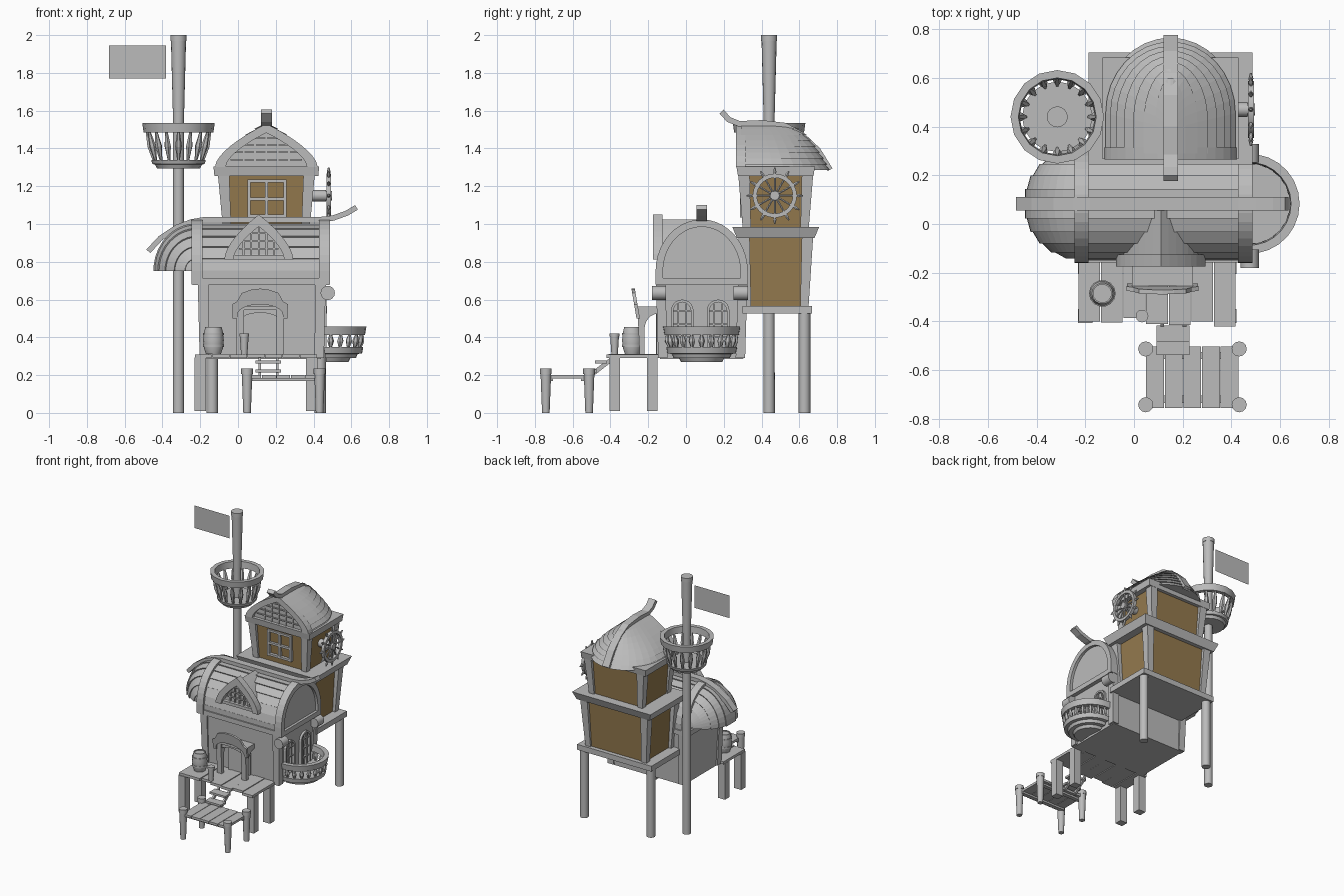
import bpy, bmesh
from math import sin, cos, pi, sqrt, radians
from mathutils import Vector


def material(name, rgb):
    m = bpy.data.materials.new(name)
    m.diffuse_color = (*rgb, 1)
    return m


GREY = material("weathered grey", (0.5, 0.5, 0.5))
TAN = material("tan plaster", (0.30, 0.195, 0.077))


def mesh(name, verts, faces, mat=GREY, smooth=False):
    me = bpy.data.meshes.new(name)
    me.from_pydata([tuple(v) for v in verts], [], faces)
    bm = bmesh.new()
    bm.from_mesh(me)
    bmesh.ops.remove_doubles(bm, verts=bm.verts, dist=1e-5)
    bmesh.ops.recalc_face_normals(bm, faces=bm.faces)
    for f in bm.faces:
        f.smooth = smooth
    for e in bm.edges:
        if len(e.link_faces) == 2 and e.calc_face_angle(0) > radians(40):
            e.smooth = False
    bm.to_mesh(me)
    bm.free()
    me.materials.append(mat)
    ob = bpy.data.objects.new(name, me)
    bpy.context.collection.objects.link(ob)
    return ob


def grid_faces(rows, cols, wrap=False):
    return [(r * cols + c, r * cols + (c + 1) % cols, (r + 1) * cols + (c + 1) % cols, (r + 1) * cols + c)
            for r in range(rows - 1) for c in range(cols if wrap else cols - 1)]


def frustum(name, a, b, mat=GREY):
    # a, b = (centre x, centre y, half x, half y, z)
    vs = [(cx + sx * hx, cy + sy * hy, z) for cx, cy, hx, hy, z in (a, b)
          for sx, sy in ((-1, -1), (1, -1), (1, 1), (-1, 1))]
    return mesh(name, vs, grid_faces(2, 4, True) + [(0, 1, 2, 3), (4, 5, 6, 7)], mat)


def box(name, x0, x1, y0, y1, z0, z1, mat=GREY):
    c = ((x0 + x1) / 2, (y0 + y1) / 2, (x1 - x0) / 2, (y1 - y0) / 2)
    return frustum(name, (*c, z0), (*c, z1), mat)


def prism(name, pts, axis, lo, hi, mat=GREY):
    # outline extruded along an axis
    put = {'x': lambda p, d: (d, *p), 'y': lambda p, d: (p[0], d, p[1]), 'z': lambda p, d: (*p, d)}[axis]
    n = len(pts)
    return mesh(name, [put(p, d) for d in (lo, hi) for p in pts],
                grid_faces(2, n, True) + [tuple(range(n)), tuple(range(n, 2 * n))], mat)


def turned(name, p, q, prof, n=12, mat=GREY):
    # turned piece from p to q, prof = (radius, fraction along)
    p, q = Vector(p), Vector(q)
    d = q - p
    rot = d.to_track_quat('Z', 'Y')
    vs = [p + d * t + rot @ Vector((r * cos(2 * pi * k / n), r * sin(2 * pi * k / n), 0))
          for r, t in prof for k in range(n)]
    m = len(prof)
    return mesh(name, vs, grid_faces(m, n, True) + [tuple(range(n)), tuple(range((m - 1) * n, m * n))], mat, n > 6)


def lathe(name, c, prof, n=24, a0=0, a1=2 * pi, axis='z', loop=True):
    # closed (or open) section revolved round an axis
    vs = []
    for i in range(n + 1):
        a = a0 + (a1 - a0) * i / n
        for r, h in prof:
            v = (r * cos(a), r * sin(a), h) if axis == 'z' else (h, r * cos(a), r * sin(a))
            vs.append(Vector(c) + Vector(v))
    return mesh(name, vs, grid_faces(n + 1, len(prof), loop), GREY, True)


def gothic(cx, w, z0, h, n=8):
    left = [(cx - w * (1 - (i / n) ** 1.65), z0 + h * i / n) for i in range(n + 1)]
    return left + [(2 * cx - x, z) for x, z in left[-2::-1]]


def arch(c, w, spring, h, base, n=16):
    top = [(c - w * cos(pi * i / n), spring + h * sin(pi * i / n)) for i in range(n + 1)]
    return [(c - w, base)] + top + [(c + w, base)]


def ribbon(path, t):
    # thick strip below a path
    out = []
    for i, p in enumerate(path):
        a, b = Vector(path[max(i - 1, 0)]), Vector(path[min(i + 1, len(path) - 1)])
        d = (b - a).normalized()
        out.append((p[0] + d.y * t, p[1] - d.x * t))
    return path + out[::-1]


SPINDLE = [(0.007, 0), (0.018, 0.5), (0.007, 1)]

# mast, flag, crow's nest
MX, MY = -0.315, 0.44
turned("mast", (MX, MY, 0), (MX, MY, 2), [(0.03, 0), (0.029, 0.73), (0.028, 0.76), (0.04, 0.985), (0.043, 0.985), (0.043, 1)], 16)
mesh("flag", [(-0.683, MY, 1.77), (-0.38, MY, 1.77), (-0.38, MY, 1.945), (-0.683, MY, 1.945)], [(0, 1, 2, 3)])
lathe("nest_rail", (MX, MY, 0), [(0.155, 1.485), (0.185, 1.485), (0.192, 1.535), (0.16, 1.535)], 16)
turned("nest_floor", (MX, MY, 1.295), (MX, MY, 1.34), [(0.115, 0), (0.125, 0.45), (0.138, 0.5), (0.145, 1)], 16)
for k in range(16):
    u = Vector((cos(pi * k / 8), sin(pi * k / 8), 0))
    c = Vector((MX, MY, 0))
    turned("nest_baluster", c + u * 0.13 + Vector((0, 0, 1.335)), c + u * 0.168 + Vector((0, 0, 1.49)), SPINDLE, 6)

# tower body on stilts
TX, TY = 0.15, 0.475
for x in (-0.137, 0.435):
    turned("tower_leg", (x, 0.627, 0), (x, 0.627, 0.54), [(0.031, 0), (0.031, 1)])
box("tower_base", -0.17, 0.47, 0.298, 0.668, 0.525, 0.567)
frustum("lower_wall", (TX, TY, 0.24, 0.16, 0.56), (TX, TY, 0.255, 0.175, 0.93), TAN)
frustum("upper_wall", (TX, TY, 0.22, 0.16, 0.98), (TX, TY, 0.235, 0.175, 1.26), TAN)
frustum("tower_mid_beam", (TX, TY, 0.315, 0.205, 0.925), (TX, TY, 0.337, 0.23, 0.985))
frustum("tower_top_beam", (TX, TY, 0.275, 0.2, 1.255), (TX, TY, 0.28, 0.208, 1.305))
for sx in (-1, 1):
    for sy in (-1, 1):
        for (w0, d0, z0), (w1, d1, z1) in (((.24, .152, .565), (.26, .168, .93)), ((.208, .153, .98), (.226, .168, 1.257))):
            frustum("tower_corner_post", (TX + sx * w0, TY + sy * d0, 0.022, 0.022, z0),
                    (TX + sx * w1, TY + sy * d1, 0.03, 0.03, z1))

# tower window
for x in (0.05, 0.144, 0.24):
    box("tower_window_upright", x, x + 0.016, 0.285, 0.32, 1.035, 1.235)
for z in (1.035, 1.125, 1.22):
    box("tower_window_rail", 0.05, 0.256, 0.288, 0.32, z, z + 0.016)

# tower roof: upturned hull of lapped planks
rows, N, K = [], 8, 16
for i in range(N):
    for s, o in ((i / N, 0.01), ((i + 1) / N, 0.0)):
        w = 0.265 * (1 - s ** 1.65) + o
        yb = 0.5 + 0.255 * sqrt(1 - s) + o
        yc = 0.3 + (yb - 0.3) * 0.35
        z = 1.285 + 0.25 * s
        rows.append([(TX + w, 0.29, z)] + [(TX + w * cos(pi * k / K), yc + (yb - yc) * sin(pi * k / K), z)
                                          for k in range(K + 1)] + [(TX - w, 0.29, z)])
cols = K + 3
mesh("tower_roof", [v for r in rows for v in r], grid_faces(2 * N, cols) + [tuple(range(cols))])
prism("tower_gable", gothic(TX, 0.25, 1.3, 0.22), 'y', 0.292, 0.31)
prism("tower_gable_frame", gothic(TX, 0.272, 1.303, 0.228) + gothic(TX, 0.215, 1.303, 0.18)[::-1], 'y', 0.265, 0.315)
for z, w in ((1.335, 0.19), (1.375, 0.165), (1.415, 0.13), (1.45, 0.08)):
    box("tower_gable_slat", TX - w, TX + w, 0.284, 0.3, z, z + 0.008)
for x, h in ((-0.12, 0.09), (-0.06, 0.14), (0, 0.17), (0.06, 0.14), (0.12, 0.09)):
    box("tower_gable_bar", TX + x - 0.004, TX + x + 0.004, 0.285, 0.3, 1.303, 1.303 + h)
prism("tower_keel", ribbon([(0.2, 1.605), (0.235, 1.565), (0.285, 1.545), (0.4, 1.55), (0.53, 1.535), (0.62, 1.485),
                            (0.71, 1.4), (0.775, 1.295)], 0.03), 'x', 0.122, 0.18)

# ship's wheel
W = Vector((0.48, 0.47, 1.15))
lathe("wheel_rim", W, [(0.095, -0.012), (0.117, -0.012), (0.117, 0.012), (0.095, 0.012)], 24, axis='x')
turned("wheel_axle", (0.38, W.y, W.z), (0.465, W.y, W.z), [(0.03, 0), (0.03, 1)])
turned("wheel_hub", (0.46, W.y, W.z), (0.497, W.y, W.z), [(0.025, 0), (0.025, 1)])
for k in range(12):
    u = Vector((0, cos(pi * k / 6), sin(pi * k / 6)))
    turned("wheel_spoke", W, W + u * 0.15, [(0.006, 0), (0.006, 0.72), (0.01, 0.85), (0.004, 1)], 6)

# house walls
HY = 0.083
frustum("house", (0.125, HY, 0.315, 0.22, 0.285), (0.125, HY, 0.33, 0.232, 0.7))
for x0, x1 in ((-0.178, -0.185), (0.43, 0.437)):
    for s in (-1, 1):
        frustum("house_corner_post", (x0, HY + s * 0.205, 0.025, 0.025, 0.29), (x1, HY + s * 0.217, 0.028, 0.025, 0.69))
box("eave_beam", -0.24, 0.485, HY - 0.242, HY + 0.242, 0.678, 0.715)
for y in (-0.143, 0.29):
    turned("beam_end", (0.475, y - 0.038, 0.635), (0.475, y + 0.038, 0.635), [(0.038, 0), (0.038, 1)], 14)

# main roof: barrel of lapped planks with rounded bow at the left
P, prof = 12, []
for i in range(P // 2):
    for a, s in ((pi * i / P, 1.03), (pi * (i + 1) / P, 0.995)):
        prof.append((0.225 * s * cos(a), 0.255 * s * sin(a)))
prof = prof + [(-y, r) for y, r in prof[::-1]]
rows = [[(0.45, HY + y, 0.75 + r) for y, r in prof]]
for k in range(11):
    f = pi / 2 * (1 - k / 10)
    rows.append([(-0.22 - 0.9 * r * cos(f), HY + y, 0.75 + r * sin(f)) for y, r in prof])
n = len(prof)
mesh("main_roof", [v for r in rows for v in r],
     grid_faces(12, n) + [tuple(range(n)), tuple(range(11 * n, 12 * n))])
box("roof_lower_plank", -0.225, 0.45, HY - 0.232, HY + 0.232, 0.71, 0.755)
for x0, x1 in ((-0.245, -0.187), (0.428, 0.486)):
    prism("roof_band", arch(HY, 0.244, 0.75, 0.274, 0.68, 20) + arch(HY, 0.205, 0.75, 0.235, 0.68, 20)[::-1], 'x', x0, x1)
prism("right_gable", arch(HY, 0.215, 0.75, 0.24, 0.68), 'x', 0.44, 0.465)
prism("main_keel", ribbon([(-0.485, 0.865), (-0.42, 0.935), (-0.33, 0.995), (-0.25, 1.025), (-0.18, 1.037), (0.43, 1.037),
                           (0.5, 1.045), (0.57, 1.07), (0.62, 1.1)], 0.028), 'y', HY - 0.027, HY + 0.027)

# dormer
DX = 0.11
prism("dormer_roof", gothic(DX, 0.165, 0.81, 0.215), 'y', -0.13, 0.06)
prism("dormer_frame", gothic(DX, 0.183, 0.812, 0.238) + gothic(DX, 0.135, 0.812, 0.175)[::-1], 'y', -0.175, -0.125)
box("dormer_sill", DX - 0.15, DX + 0.15, -0.16, -0.125, 0.812, 0.835)
for x, h in ((-0.08, 0.1), (-0.04, 0.14), (0, 0.17), (0.04, 0.14), (0.08, 0.1)):
    box("dormer_bar", DX + x - 0.005, DX + x + 0.005, -0.145, -0.128, 0.82, 0.812 + h)
for z, w in ((0.87, 0.105), (0.91, 0.08), (0.95, 0.04)):
    box("dormer_crossbar", DX - w, DX + w, -0.143, -0.128, z - 0.004, z + 0.004)

# arched windows on the right wall
for y in (-0.02, 0.17):
    prism("side_window_frame", arch(y, 0.06, 0.54, 0.06, 0.33, 10) + arch(y, 0.046, 0.54, 0.046, 0.33, 10)[::-1], 'x', 0.44, 0.468)
    for d in (-0.022, 0.022):
        box("side_window_bar", 0.44, 0.46, y + d - 0.004, y + d + 0.004, 0.33, 0.58)
    for z in (0.4, 0.47, 0.54):
        box("side_window_crossbar", 0.44, 0.46, y - 0.046, y + 0.046, z - 0.004, z + 0.004)

# half-round balcony
B = Vector((0.475, HY, 0))
A = radians(95)
lathe("balcony_rail", B, [(0.165, 0.412), (0.197, 0.412), (0.205, 0.457), (0.17, 0.457)], 14, -A, A)
lathe("balcony_floor", B, [(0, 0.27), (0.11, 0.27), (0.12, 0.29), (0.15, 0.29), (0.158, 0.312), (0.182, 0.315),
                           (0.188, 0.348), (0, 0.348)], 14, -A, A, loop=False)
for k in range(11):
    a = radians(-85 + 17 * k)
    u = Vector((cos(a), sin(a), 0))
    turned("balcony_baluster", B + u * 0.172 + Vector((0, 0, 0.345)), B + u * 0.184 + Vector((0, 0, 0.415)), SPINDLE, 6)

# front deck
for i, e in enumerate((-0.4, -0.405, -0.385, -0.41, -0.415, -0.4, -0.42)):
    x = -0.228 + i * 0.0927
    box("deck_plank", x, x + 0.089, e, -0.135, 0.29 + 0.003 * (i % 2), 0.31 + 0.003 * (i % 2))
for x in (-0.2, 0.39):
    for y in (-0.378, -0.178):
        box("deck_post", x - 0.03, x + 0.03, y - 0.028, y + 0.028, 0.01, 0.292)
turned("barrel", (-0.13, -0.285, 0.313), (-0.13, -0.285, 0.455),
       [(0.04, 0), (0.05, 0.2), (0.055, 0.5), (0.05, 0.8), (0.043, 1), (0.037, 1), (0.037, 0.95)], 14)
for z in (0.35, 0.412):
    turned("barrel_hoop", (-0.13, -0.285, z), (-0.13, -0.285, z + 0.012), [(0.055, 0), (0.055, 1)], 14)
turned("bollard", (0.033, -0.378, 0.31), (0.033, -0.378, 0.42), [(0.017, 0), (0.023, 0.85), (0.026, 0.85), (0.026, 1)])

# porch, door and shaped header board
curve = [(-0.15 - 0.07 * sin(pi / 2 * k / 6), 0.44 + 0.085 * cos(pi / 2 * k / 6)) for k in range(7)]
for x in (-0.008, 0.203):
    prism("porch_side", [(-0.135, 0.56), (-0.135, 0.525)] + curve + [(-0.22, 0.31), (-0.245, 0.31), (-0.258, 0.56)], 'x', x, x + 0.04)
box("porch_roof", -0.008, 0.243, -0.255, -0.135, 0.545, 0.562)
prism("porch_arch", arch(0.117, 0.125, 0.5, 0.06, 0.5, 12) + arch(0.117, 0.1, 0.49, 0.04, 0.49, 12)[::-1], 'y', -0.245, -0.225)
outer = [(-0.028, 0.5), (-0.03, 0.575), (-0.005, 0.59), (0.02, 0.635), (0.07, 0.652), (0.117, 0.658)]
outer += [(0.234 - x, z) for x, z in outer[-2::-1]]
board = prism("header_board", outer + arch(0.117, 0.12, 0.52, 0.055, 0.5, 12)[::-1], 'y', -0.262, -0.244)
for v in board.data.vertices:
    v.co.y -= (v.co.z - 0.5) * 0.17
box("door", 0.025, 0.21, -0.155, -0.13, 0.31, 0.53)
for x in (0.085, 0.147):
    box("door_batten", x - 0.004, x + 0.004, -0.16, -0.13, 0.31, 0.53)

# steps down to the landing
for y, z in ((-0.45, 0.262), (-0.505, 0.215)):
    box("step", 0.093, 0.228, y - 0.033, y + 0.033, z, z + 0.015)
for x in (0.108, 0.2):
    prism("step_stringer", [(-0.4, 0.292), (-0.4, 0.265), (-0.51, 0.18), (-0.53, 0.195)], 'x', x, x + 0.015)

# lower landing
for i in range(5):
    x = 0.05 + i * 0.0765
    box("landing_plank", x, x + 0.073, -0.755, -0.502, 0.182, 0.2)
for y in (-0.72, -0.54):
    box("landing_beam", 0.05, 0.43, y - 0.015, y + 0.015, 0.168, 0.184)
for x in (0.048, 0.432):
    for y in (-0.742, -0.513):
        turned("landing_post", (x, y, 0), (x, y, 0.235), [(0.02, 0), (0.028, 0.88), (0.031, 0.88), (0.031, 1)])
